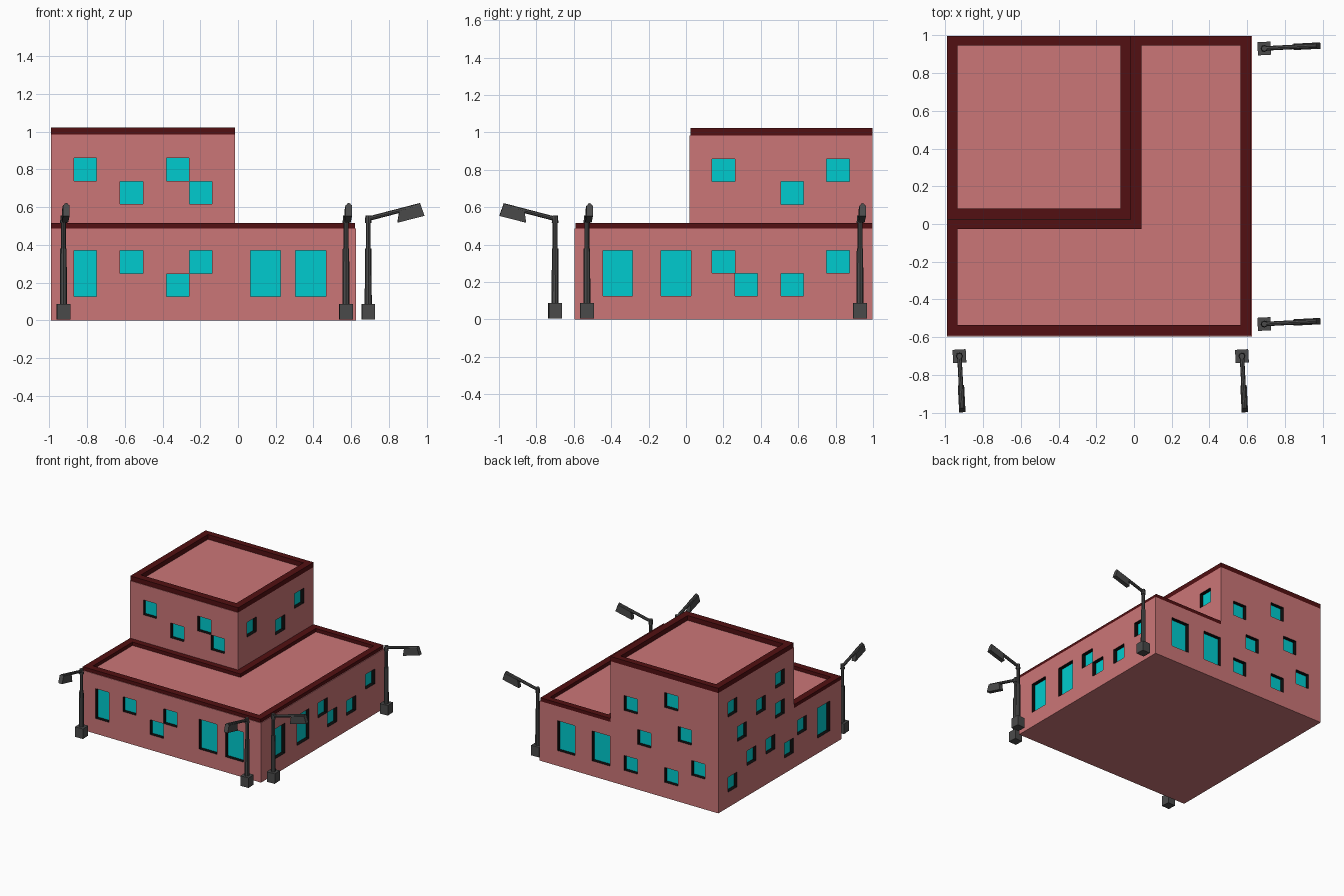
import bpy, bmesh, math
from mathutils import Matrix, Vector

if "Cube" in bpy.data.objects:
    bpy.data.objects.remove(bpy.data.objects["Cube"])


def material(name, rgb):
    m = bpy.data.materials.new(name)
    m.diffuse_color = (*rgb, 1)
    m.use_nodes = True
    m.node_tree.nodes["Principled BSDF"].inputs["Base Color"].default_value = m.diffuse_color
    return m


WALL = material("wall_pink", (0.60, 0.18, 0.185))
TRIM = material("trim_maroon", (0.085, 0.005, 0.006))
GLASS = material("glass_teal", (0.0, 0.60, 0.62))
DARK = material("reveal_black", (0.004, 0.004, 0.004))
METAL = material("lamp_metal", (0.07, 0.07, 0.07))


def finish(bm, name, *mats):
    bmesh.ops.recalc_face_normals(bm, faces=bm.faces)
    me = bpy.data.meshes.new(name)
    bm.to_mesh(me)
    bm.free()
    for m in mats:
        me.materials.append(m)
    ob = bpy.data.objects.new(name, me)
    bpy.context.collection.objects.link(ob)
    return ob


def add_box(bm, lo, hi):
    lo, hi = Vector(lo), Vector(hi)
    mat = Matrix.Translation((lo + hi) / 2) @ Matrix.Diagonal((*(hi - lo), 1))
    bmesh.ops.create_cube(bm, size=1, matrix=mat)


def add_prism(bm, points, offset):
    """Extrude a closed outline of 3D points by an offset."""
    face = bm.faces.new([bm.verts.new(p) for p in points])
    new = bmesh.ops.extrude_face_region(bm, geom=[face], use_keep_orig=True)
    verts = [g for g in new["geom"] if isinstance(g, bmesh.types.BMVert)]
    bmesh.ops.translate(bm, verts=verts, vec=offset)


def walls(name, outline, height):
    bm = bmesh.new()
    add_prism(bm, [(x, y, 0) for x, y in outline], (0, 0, height))
    return finish(bm, name, WALL, DARK)


def trim(name, outer, inner, z0, z1):
    """Flat coping ring between two matching outlines."""
    bm = bmesh.new()
    loops = [[bm.verts.new((x, y, z)) for x, y in pts]
             for pts, z in ((outer, z0), (outer, z1), (inner, z1), (inner, z0))]
    n = len(outer)
    for a, b in zip(loops, loops[1:] + loops[:1]):
        for i in range(n):
            j = (i + 1) % n
            bm.faces.new((a[i], a[j], b[j], b[i]))
    return finish(bm, name, TRIM)


# Building volumes
L, R, F, B = -0.99, 0.625, -0.595, 0.997
TX, TY = -0.015, 0.02
tower = walls("tower_walls", [(L, TY), (TX, TY), (TX, B), (L, B)], 0.983)
wing = walls("wing_walls", [(L, F), (R, F), (R, B), (TX, B), (TX, TY), (L, TY)], 0.487)

# Roof copings
trim("wing_coping",
     [(L, F + .004), (R - .006, F + .004), (R - .006, B), (TX, B), (TX, TY), (L, TY)],
     [(-.935, -.535), (.565, -.535), (.565, .947), (.04, .947), (.04, -.027), (-.935, -.027)],
     0.487, 0.515)
trim("tower_coping",
     [(L, TY + .003), (TX, TY + .003), (TX, B), (L, B)],
     [(-.935, .082), (-.072, .082), (-.072, .947), (-.935, .947)],
     0.983, 1.022)

# Windows sit on a grid: rows of 0.1225 starting at z = 0.125
STEP, SIZE, DEPTH = 0.1225, 0.121, 0.035
BIG = 0.16
CX, CY = -0.87, 0.14          # grid origins along x and y


def small(origin, cells):
    return [(origin + c * STEP, SIZE, 0.125 + r * STEP, SIZE) for c, r in cells]


def big(*starts):
    return [(s, BIG, 0.125, 0.244) for s in starts]


# (axis of the wall normal, wall position, outward sign, openings)
facades = [
    (1, F, -1, [(CX, SIZE, .125, .244)] + small(CX, [(2, 1), (4, 0), (5, 1)]) + big(.065, .305)),
    (1, TY, -1, small(CX, [(0, 5), (2, 4), (4, 5), (5, 4)])),
    (0, R, 1, small(CY, [(0, 1), (1, 0), (3, 0), (5, 1)]) + big(-.445, -.133)),
    (0, TX, 1, small(CY, [(0, 5), (3, 4), (5, 5)])),
    (1, B, 1, small(CX, [(5, 0), (2, 0), (0, 1), (4, 2), (1, 3), (5, 4), (2, 5)]) + big(-.01, .305)),
    (0, L, -1, small(CY, [(5, 0), (3, 1), (1, 1), (5, 5), (4, 3), (2, 4), (0, 3), (0, 5)])
     + [(.024, .115, .125, SIZE), (-.145, SIZE, .125 + STEP, SIZE)] + big(-.445)),
]

cut, panes = bmesh.new(), bmesh.new()


def wall_box(bm, axis, a, b, opening):
    u, w, z, h = opening
    a, b = min(a, b), max(a, b)
    if axis == 0:
        add_box(bm, (a, u, z), (b, u + w, z + h))
    else:
        add_box(bm, (u, a, z), (u + w, b, z + h))


for axis, pos, sign, openings in facades:
    for o in openings:
        wall_box(cut, axis, pos + sign * .02, pos - sign * DEPTH, o)
        wall_box(panes, axis, pos - sign * (DEPTH - .004), pos - sign * (DEPTH + .004), o)

finish(panes, "window_panes", GLASS)
for f in cut.faces:
    f.material_index = 1
cutter = finish(cut, "window_cutter", WALL, DARK)
cutter.hide_render = True
for ob in (tower, wing):
    mod = ob.modifiers.new("openings", 'BOOLEAN')
    mod.operation, mod.solver, mod.object = 'DIFFERENCE', 'EXACT', cutter
    bpy.context.view_layer.objects.active = ob
    bpy.ops.object.modifier_apply(modifier=mod.name)
bpy.data.objects.remove(cutter)

# Street lamp: base, stepped pole, sloping arm and hood, arm along local +x
bm = bmesh.new()
add_box(bm, (-.035, -.035, 0.005), (.035, .035, .087))
for r1, r2, z0, z1 in ((.019, .017, .087, .38), (.013, .013, .38, .525), (.018, .015, .515, .555)):
    bmesh.ops.create_cone(bm, cap_ends=True, segments=8, radius1=r1, radius2=r2, depth=z1 - z0,
                          matrix=Matrix.Translation((0, 0, (z0 + z1) / 2)))
a, b = Vector((-.01, 0, .535)), Vector((.278, 0, .61))
bmesh.ops.create_cone(bm, cap_ends=True, segments=8, radius1=.012, radius2=.012,
                      depth=(b - a).length,
                      matrix=Matrix.Translation((a + b) / 2)
                      @ (b - a).to_track_quat('Z', 'Y').to_matrix().to_4x4())
add_prism(bm, [(.165, -.017, .58), (.278, -.017, .61), (.298, -.017, .553), (.155, -.017, .517)],
          (0, .034, 0))
lamp = finish(bm, "street_lamp_1", METAL)

spots = [(.69, .93, 3), (.69, -.53, 3), (-.925, -.70, -87), (.572, -.70, -87)]
for i, (x, y, angle) in enumerate(spots):
    ob = lamp if i == 0 else lamp.copy()
    if i:
        ob.name = f"street_lamp_{i + 1}"
        bpy.context.collection.objects.link(ob)
    ob.location = (x, y, 0)
    ob.rotation_euler.z = math.radians(angle)
